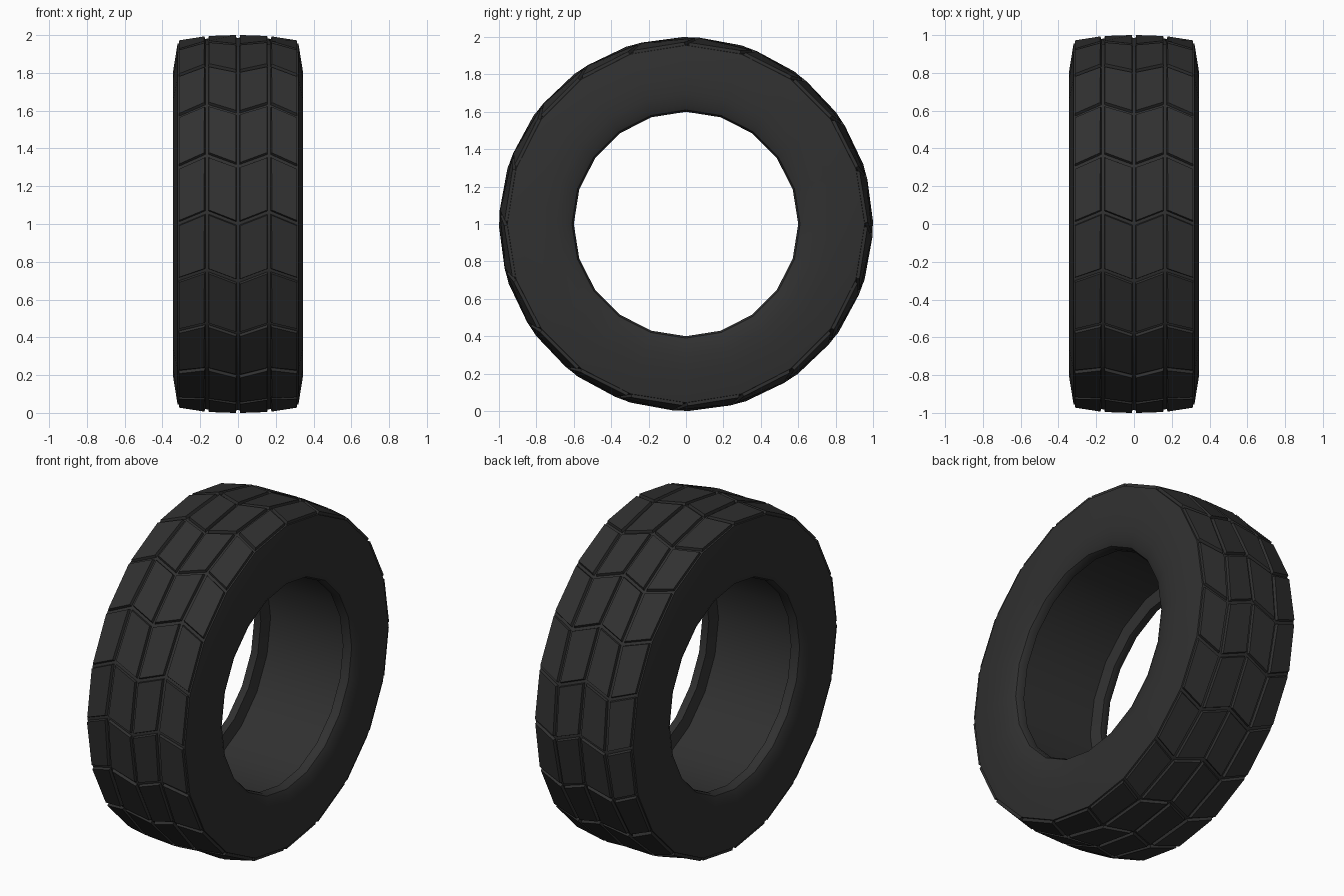
import bpy, bmesh
from math import sin, cos, pi

if "Cube" in bpy.data.objects:
    bpy.data.objects.remove(bpy.data.objects["Cube"])

N = 20            # blocks around the tyre
SHIFT = 0.065     # chevron twist, radians

# Cross-section rings: (x, radius, twist)
tread = [(-0.32, 0.955, 0), (-0.165, 0.983, SHIFT), (0, 0.985, 0),
         (0.165, 0.983, SHIFT), (0.32, 0.955, 0)]
side = [(0.345, 0.80), (0.343, 0.70), (0.335, 0.64), (0.32, 0.61),
        (0.30, 0.60), (0.27, 0.60), (0.255, 0.67)]
rings = tread + [(x, r, 0) for x, r in side] + [(-x, r, 0) for x, r in reversed(side)]

bm = bmesh.new()


def ring(x, r, twist):
    angles = [2 * pi * i / N + twist for i in range(N)]
    return [bm.verts.new((x, r * sin(a), 1 + r * cos(a))) for a in angles]


# Carcass: closed loop of rings bridged with quads
loops = [ring(*r) for r in rings]
blocks = []
for k, a in enumerate(loops):
    b = loops[(k + 1) % len(loops)]
    for i in range(N):
        j = (i + 1) % N
        f = bm.faces.new((a[i], a[j], b[j], b[i]))
        if k < len(tread) - 1:
            blocks.append(f)
bmesh.ops.recalc_face_normals(bm, faces=bm.faces[:])

# Tread blocks: inset to leave grooves, then raise with a small slope
bmesh.ops.inset_individual(bm, faces=blocks, thickness=0.008, use_even_offset=True)
bmesh.ops.inset_individual(bm, faces=blocks, thickness=0.003, depth=0.0165,
                           use_even_offset=True)

mesh = bpy.data.meshes.new("tyre")
bm.to_mesh(mesh)
bm.free()
tyre = bpy.data.objects.new("tyre", mesh)
bpy.context.collection.objects.link(tyre)

# Black rubber
rubber = bpy.data.materials.new("rubber")
rubber.diffuse_color = (0.03, 0.03, 0.03, 1)
rubber.use_nodes = True
rubber.node_tree.nodes["Principled BSDF"].inputs["Base Color"].default_value = rubber.diffuse_color
mesh.materials.append(rubber)

bpy.context.view_layer.objects.active = tyre
tyre.select_set(True)
bpy.ops.object.shade_smooth_by_angle(angle=0.55)
